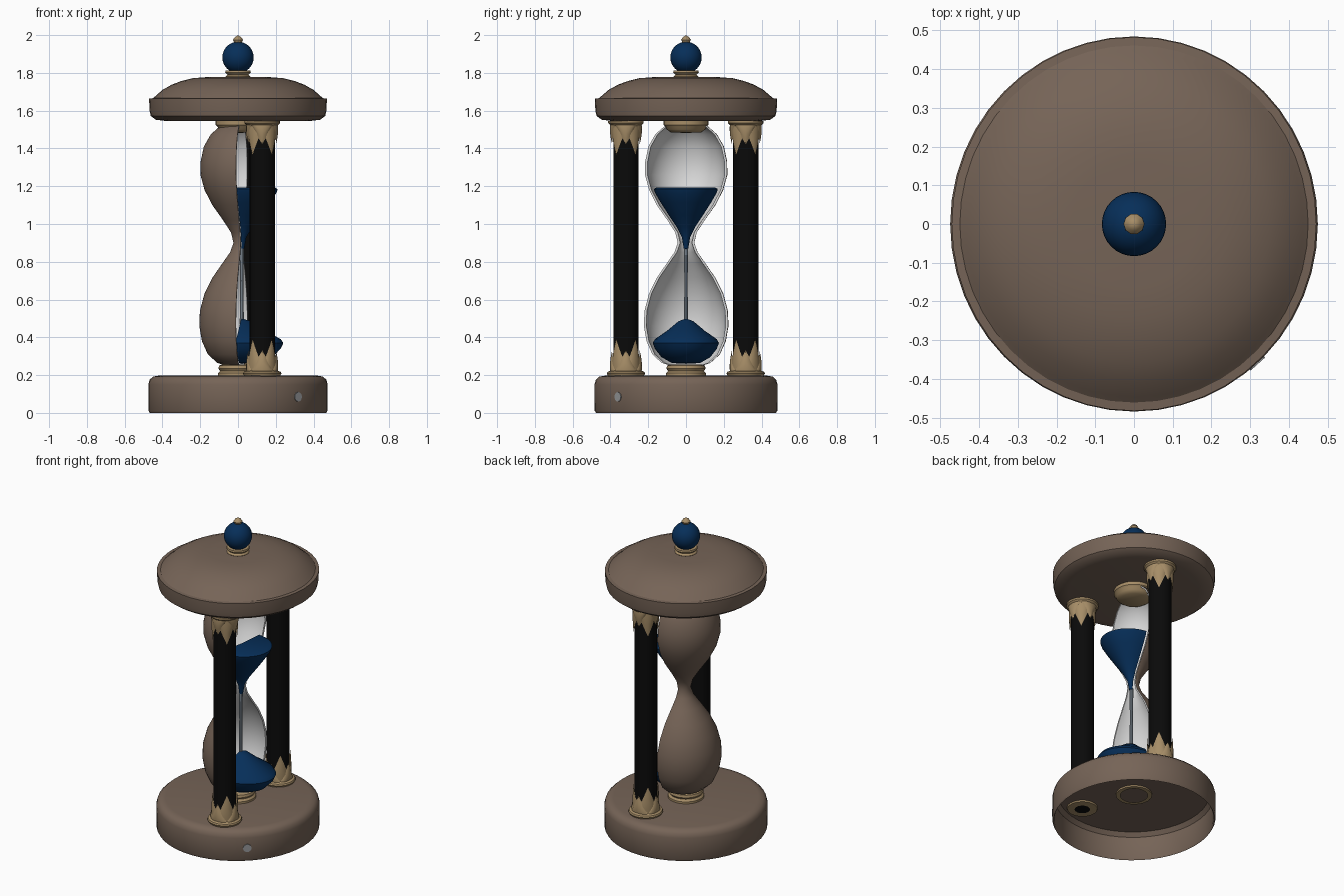
import bpy, bmesh, math
from mathutils import Vector

if "Cube" in bpy.data.objects:
    bpy.data.objects.remove(bpy.data.objects["Cube"])


def material(name, rgb):
    m = bpy.data.materials.new(name)
    m.use_nodes = True
    m.diffuse_color = (*rgb, 1)
    m.node_tree.nodes["Principled BSDF"].inputs["Base Color"].default_value = (*rgb, 1)
    return m


wood = material("brown wood", (0.18, 0.127, 0.095))
gold = material("aged gold", (0.38, 0.265, 0.135))
black = material("black column", (0.003, 0.003, 0.003))
blue = material("blue sand", (0.002, 0.028, 0.1))
white = material("pale glass", (0.7, 0.7, 0.7))
stream_grey = material("pale blue grey", (0.3, 0.36, 0.42))
grey = material("grey stud", (0.3, 0.31, 0.32))


def finish(name, bm, mats, loc=(0, 0, 0), scale=(1, 1, 1), angle=35):
    mesh = bpy.data.meshes.new(name)
    bm.to_mesh(mesh)
    bm.free()
    ob = bpy.data.objects.new(name, mesh)
    bpy.context.collection.objects.link(ob)
    ob.location, ob.scale = loc, scale
    for m in mats:
        mesh.materials.append(m)
    bpy.ops.object.select_all(action="DESELECT")
    ob.select_set(True)
    bpy.context.view_layer.objects.active = ob
    bpy.ops.object.shade_smooth_by_angle(angle=math.radians(angle))
    return ob


def lathe(name, profile, mat, loc=(0, 0, 0), scale=(1, 1, 1), segs=48, start=0, sweep=360, fill=False):
    """Spin a (radius, height) profile about z; a part sweep may be closed with a flat cut."""
    bm = bmesh.new()
    a0 = math.radians(start)
    verts = [bm.verts.new((r * math.cos(a0), r * math.sin(a0), z)) for r, z in profile]
    edges = [bm.edges.new(p) for p in zip(verts, verts[1:])]
    bmesh.ops.spin(bm, geom=verts + edges, cent=(0, 0, 0), axis=(0, 0, 1),
                   angle=math.radians(sweep), steps=segs)
    bmesh.ops.remove_doubles(bm, verts=bm.verts, dist=0.0002)
    if fill:
        bmesh.ops.holes_fill(bm, edges=[e for e in bm.edges if e.is_boundary])
    bmesh.ops.recalc_face_normals(bm, faces=bm.faces)
    return finish(name, bm, [mat], loc, scale)


# Wooden base, hollow underneath
lathe("base", [(0, 0.175), (0.44, 0.175), (0.46, 0.15), (0.462, 0.01), (0.468, 0), (0.474, 0.012),
               (0.475, 0.15), (0.468, 0.175), (0.45, 0.192), (0.42, 0.197), (0, 0.197)],
      wood, scale=(1, 1.02, 1))

# Domed wooden top
lathe("top", [(0, 1.545), (0.38, 1.545), (0.435, 1.552), (0.462, 1.572), (0.468, 1.6), (0.471, 1.664),
              (0.45, 1.666), (0.436, 1.678), (0.4, 1.71), (0.35, 1.738), (0.3, 1.757), (0.24, 1.772),
              (0.16, 1.778), (0, 1.778)], wood, scale=(1, 1.025, 1))

# Finial
lathe("finial_collar", [(0, 1.77), (0.062, 1.77), (0.066, 1.78), (0.056, 1.79), (0.068, 1.802),
                        (0.066, 1.812), (0, 1.814)], gold, segs=24)
arc = [math.pi * (i / 16 - 0.5) for i in range(17)]
lathe("finial_ball", [(0.083 * math.cos(a), 1.882 + 0.083 * math.sin(a)) for a in arc], blue, segs=32)
lathe("finial_tip", [(0, 1.955), (0.02, 1.96), (0.027, 1.975), (0.018, 1.988), (0, 2.0)], gold, segs=10)

# Collars holding the glass
lathe("upper_collar", [(0, 1.55), (0.118, 1.55), (0.118, 1.525), (0.108, 1.515), (0.102, 1.5),
                       (0.08, 1.485), (0, 1.482)], gold, segs=32)
lathe("lower_collar", [(0.08, 0.165), (0.105, 0.165), (0.106, 0.21), (0.095, 0.222), (0.104, 0.235),
                       (0.1, 0.25), (0.085, 0.256), (0, 0.256)], gold, segs=32)

# Back half of the glass: brown outside, pale inside and on the rim
AXIS_X, CUT = 0.02, 82
outline = [(0.085, 0.25), (0.13, 0.265), (0.18, 0.31), (0.211, 0.38), (0.225, 0.46), (0.222, 0.54),
           (0.198, 0.63), (0.156, 0.715), (0.104, 0.79), (0.062, 0.85), (0.044, 0.9), (0.057, 0.955),
           (0.099, 1.02), (0.156, 1.1), (0.197, 1.18), (0.219, 1.26), (0.218, 1.33), (0.201, 1.41),
           (0.164, 1.475), (0.118, 1.515), (0.09, 1.53)]
lathe("glass_back", outline, wood, loc=(AXIS_X, 0, 0), segs=28, start=CUT, sweep=180)
inner = [(r - 0.013, z) for r, z in outline]
lathe("glass_lining", inner, white, loc=(AXIS_X, 0, 0), segs=28, start=CUT, sweep=180)
rim = bmesh.new()
for side in (CUT, CUT + 180):
    d = Vector((math.cos(math.radians(side)), math.sin(math.radians(side)), 0))
    rows = [[rim.verts.new(d * r + Vector((0, 0, z))) for r, z in p] for p in (outline, inner)]
    for i in range(len(outline) - 1):
        rim.faces.new((rows[0][i], rows[0][i + 1], rows[1][i + 1], rows[1][i]))
finish("glass_rim", rim, [white], (AXIS_X, 0, 0))

# Sand: half heaps exposed at the front, and the falling stream
half = dict(segs=24, start=CUT - 180, sweep=180, fill=True)
lathe("upper_sand", [(0, 0.86), (0.012, 0.87), (0.022, 0.93), (0.05, 0.985), (0.09, 1.045), (0.135, 1.115),
                     (0.164, 1.165), (0.17, 1.185), (0.155, 1.194), (0, 1.188)],
      blue, loc=(AXIS_X, 0, 0), scale=(1.12, 1, 1), **half)
lathe("lower_sand", [(0, 0.26), (0.075, 0.264), (0.13, 0.295), (0.165, 0.34), (0.176, 0.37), (0.165, 0.39),
                     (0.1, 0.435), (0.04, 0.485), (0, 0.5)],
      blue, loc=(AXIS_X, 0, 0), scale=(1.25, 1, 1), **half)
lathe("sand_stream", [(0, 0.47), (0.011, 0.47), (0.009, 0.7), (0.012, 0.88), (0, 0.88)],
      stream_grey, loc=(AXIS_X, 0, 0), segs=10)


def leaf_crown(name, loc, up, low, tall, swell, leaves, shift):
    """Sleeve whose free edge is cut into pointed leaves; up is 1 or -1."""
    bm = bmesh.new()
    steps, levels = 8, 5
    count = leaves * steps
    rings = []
    for k in range(levels):
        t = k / (levels - 1)
        ring = []
        for i in range(count):
            peak = abs(((i + shift) % steps) / (steps / 2) - 1)
            r = 0.071 + swell * math.sin(math.pi * (0.25 + 0.7 * t))
            a = math.tau * i / count
            ring.append(bm.verts.new((r * math.cos(a), r * math.sin(a), up * t * (low + (tall - low) * peak))))
        rings.append(ring)
    for a, b in zip(rings, rings[1:]):
        for i in range(count):
            j = (i + 1) % count
            bm.faces.new((a[i], a[j], b[j], b[i]))
    bmesh.ops.recalc_face_normals(bm, faces=bm.faces)
    finish(name, bm, [gold], loc)


# Two columns with leaf capitals at both ends
for side, x, y in (("right", 0.128, -0.318), ("left", 0.066, 0.316)):
    lathe(side + "_column", [(0, 0.168), (0.067, 0.168), (0.067, 1.54), (0, 1.54)], black, loc=(x, y, 0), segs=20)
    for end, z, up, size in (("foot", 0.2, 1, 1), ("capital", 1.546, -1, 0.95)):
        name = f"{side}_{end}"
        ring = [(0.045, -0.036), (0.088, -0.034), (0.097, 0), (0.102, 0.008), (0.098, 0.017),
                (0.085, 0.022), (0.073, 0.03)]
        if end == "capital":
            ring = [(0.066, 0), (0.094, 0), (0.094, 0.012), (0.084, 0.022), (0.073, 0.03)]
        lathe(name + "_ring", ring, gold, loc=(x, y, z), scale=(1, 1, up), segs=24)
        leaf_crown(name + "_long_leaves", (x, y, z), up, 0.05 * size, 0.19 * size, 0.008, 4, 4)
        leaf_crown(name + "_short_leaves", (x, y, z), up, 0.03 * size, 0.13 * size, 0.014, 4, 0)

# Small stud set in the rim of the base
turn = math.radians(-48)
stud = lathe("base_stud", [(0.025, -0.006), (0.025, 0.002), (0, 0.002)], grey, segs=16,
             loc=(0.476 * math.cos(turn), 0.485 * math.sin(turn), 0.085))
stud.rotation_euler = (0, math.pi / 2, turn)
